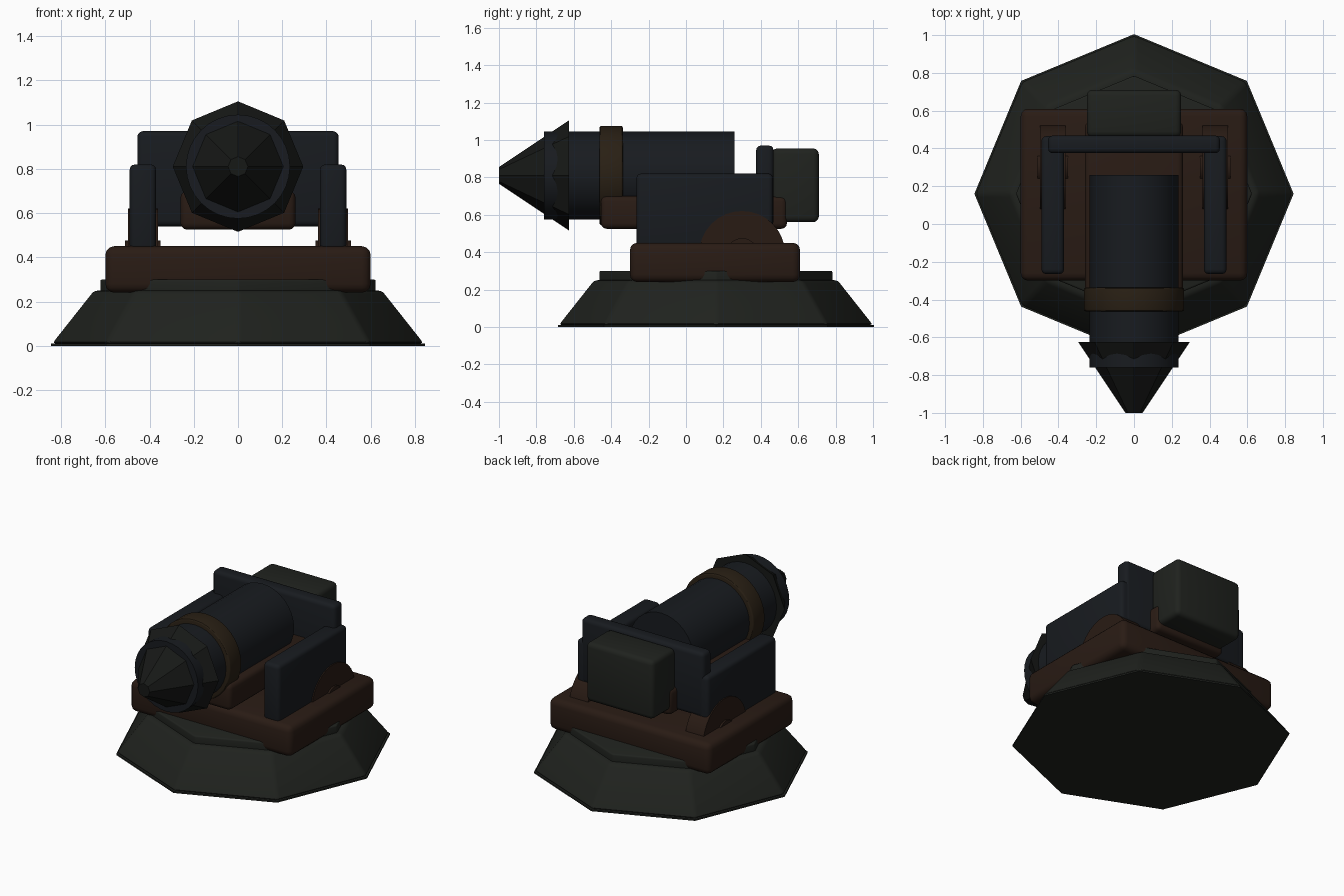
import bpy
import math

default = bpy.data.objects.get("Cube")
if default:
    bpy.data.objects.remove(default, do_unlink=True)


def material(name, rgb):
    mat = bpy.data.materials.new(name)
    mat.use_nodes = True
    mat.diffuse_color = (*rgb, 1)
    shader = mat.node_tree.nodes["Principled BSDF"]
    shader.inputs["Base Color"].default_value = (*rgb, 1)
    shader.inputs["Roughness"].default_value = 0.8
    return mat


STONE = material("stone", (0.014, 0.016, 0.013))
WOOD = material("wood", (0.022, 0.011, 0.007))
IRON = material("iron", (0.009, 0.011, 0.014))
BRASS = material("brass", (0.022, 0.014, 0.007))
TIP = material("dark_iron", (0.008, 0.009, 0.008))

ALONG_X = (0, math.pi / 2, 0)
ALONG_Y = (math.pi / 2, 0, 0)


def finish(name, mat, bevel=0.0, smooth=True):
    obj = bpy.context.object
    obj.name = obj.data.name = name
    obj.data.materials.append(mat)
    bpy.ops.object.transform_apply(location=False, rotation=True, scale=True)
    if bevel:
        mod = obj.modifiers.new("rounded_edges", "BEVEL")
        mod.width = bevel
        mod.segments = 3
        mod.limit_method = "ANGLE"
        bpy.ops.object.modifier_apply(modifier=mod.name)
    if smooth:
        bpy.ops.object.shade_smooth_by_angle(angle=math.radians(30))
    return obj


def box(name, mat, x, y, z, bevel=0.03):
    """Rounded box from its (min, max) range on each axis."""
    spans = (x, y, z)
    bpy.ops.mesh.primitive_cube_add(size=1, location=[sum(s) / 2 for s in spans])
    bpy.context.object.scale = [s[1] - s[0] for s in spans]
    return finish(name, mat, bevel)


def drum(name, mat, centre, r1, r2, depth, sides, rotation=(0, 0, 0), bevel=0.0, smooth=True):
    """Cylinder or truncated cone; r2 is the radius at the local top."""
    bpy.ops.mesh.primitive_cone_add(vertices=sides, radius1=r1, radius2=r2, depth=depth,
                                    location=centre, rotation=rotation)
    return finish(name, mat, bevel, smooth)


# Octagonal stone footing and turntable
drum("base_foot", STONE, (0, 0.16, 0.005), 0.845, 0.845, 0.01, 8)
drum("base", STONE, (0, 0.16, 0.13), 0.845, 0.655, 0.24, 8, bevel=0.02)
drum("turntable", STONE, (0, 0.16, 0.26), 0.625, 0.625, 0.08, 8, bevel=0.01)

# Wooden carriage and cradle under the barrel
box("carriage", WOOD, (-0.6, 0.6), (-0.3, 0.61), (0.24, 0.45), 0.04)
box("cradle", WOOD, (-0.26, 0.26), (-0.455, 0.54), (0.525, 0.7))

# Side walls with wheels and hubs
for side, sign in (("left", 1), ("right", -1)):
    x = sign * 0.43
    box(side + "_wall", IRON, (x - 0.06, x + 0.06), (-0.265, 0.465), (0.43, 0.82), 0.025)
    drum(side + "_wheel", WOOD, (x, 0.3, 0.39), 0.23, 0.23, 0.135, 32, ALONG_X)
    drum(side + "_hub", WOOD, (x, 0.3, 0.39), 0.085, 0.085, 0.16, 24, ALONG_X)

# Rear crossbar and counterweight
box("crossbar", IRON, (-0.455, 0.455), (0.375, 0.468), (0.54, 0.97), 0.025)
box("counterweight", STONE, (-0.25, 0.25), (0.46, 0.71), (0.56, 0.955))

# Barrel, band and faceted tip
AXIS = 0.81
drum("barrel", IRON, (0, -0.25, AXIS), 0.235, 0.235, 1.02, 32, ALONG_Y)
drum("barrel_band", BRASS, (0, -0.4, AXIS), 0.265, 0.265, 0.125, 32, ALONG_Y, 0.01)
drum("tip", TIP, (0, -0.8125, AXIS), 0.295, 0.045, 0.375, 8, ALONG_Y, smooth=False)
